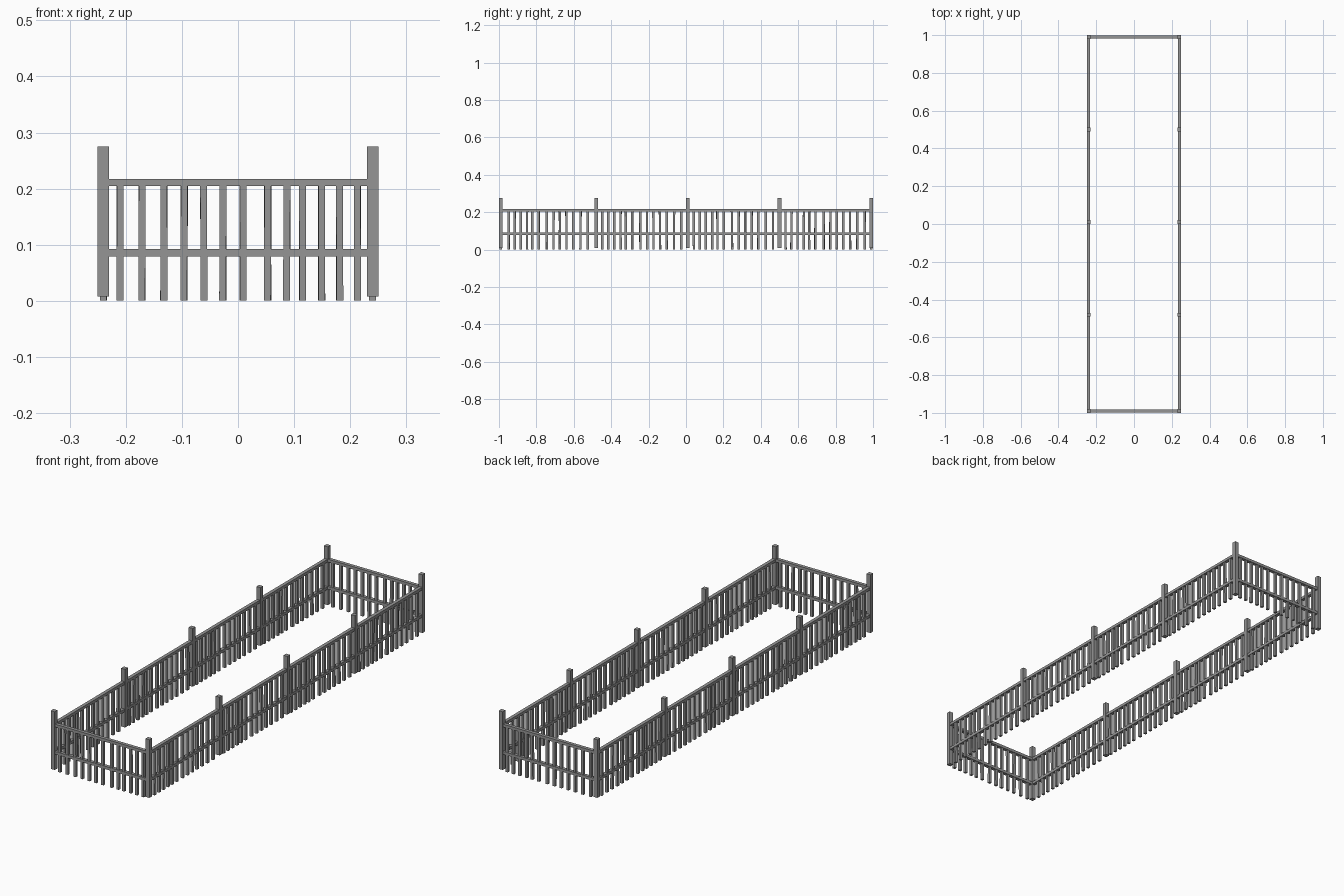
import bpy
import bmesh
import random
from math import pi
from mathutils import Matrix, Vector

random.seed(4)
cube = bpy.data.objects.get("Cube")
if cube:
    bpy.data.objects.remove(cube, do_unlink=True)

# One weathered grey for the whole fence
grey = bpy.data.materials.new("weathered grey")
grey.use_nodes = True
colour = (0.3, 0.3, 0.3, 1)
grey.diffuse_color = colour
grey.node_tree.nodes["Principled BSDF"].inputs["Base Color"].default_value = colour

HALF_WIDTH = 0.24
POST_Y = [-0.99, -0.48, 0.01, 0.5, 0.99]
PICKETS = [-0.21, -0.171, -0.132, -0.096, -0.061, -0.027, 0.009,
           0.053, 0.087, 0.115, 0.149, 0.181, 0.213]


def add_box(bm, centre, size, twist=None):
    matrix = Matrix.Translation(centre)
    if twist:
        matrix = matrix @ twist
    bmesh.ops.create_cube(bm, size=1, matrix=matrix @ Matrix.Diagonal((*size, 1)))


def finish(bm, name, location=(0, 0, 0), angle=0):
    mesh = bpy.data.meshes.new(name)
    bm.to_mesh(mesh)
    bm.free()
    mesh.materials.append(grey)
    obj = bpy.data.objects.new(name, mesh)
    obj.location = location
    obj.rotation_euler.z = angle
    bpy.context.collection.objects.link(obj)


def panel(name, location, length, angle=0):
    # Two horizontal rails between the posts
    bm = bmesh.new()
    for z in (0.086, 0.211):
        add_box(bm, (0, 0, z), (length, 0.016, 0.013))
    finish(bm, name + "_rails", location, angle)

    # Unevenly spaced pickets, each very slightly crooked
    bm = bmesh.new()
    for x in PICKETS:
        lean = Matrix.Rotation(random.uniform(-0.006, 0.006), 4, "Y")
        turn = Matrix.Rotation(random.uniform(-0.06, 0.06), 4, "Z")
        add_box(bm, (x, 0, 0.105), (0.012, 0.012, 0.208), lean @ turn)
    finish(bm, name + "_pickets", location, angle)


# Posts along both long sides
for side, x in (("right", -HALF_WIDTH), ("left", HALF_WIDTH)):
    for i, y in enumerate(POST_Y):
        bm = bmesh.new()
        add_box(bm, Vector((x, y, 0.1415)), (0.02, 0.02, 0.267))
        finish(bm, f"{side}_post_{i + 1}")

    # Long side panels between neighbouring posts
    for i, (a, b) in enumerate(zip(POST_Y, POST_Y[1:])):
        panel(f"{side}_panel_{i + 1}", (x, (a + b) / 2, 0), b - a, -pi / 2)

# End panels
panel("front_panel", (0, POST_Y[0], 0), 2 * HALF_WIDTH)
panel("back_panel", (0, POST_Y[-1], 0), 2 * HALF_WIDTH)
